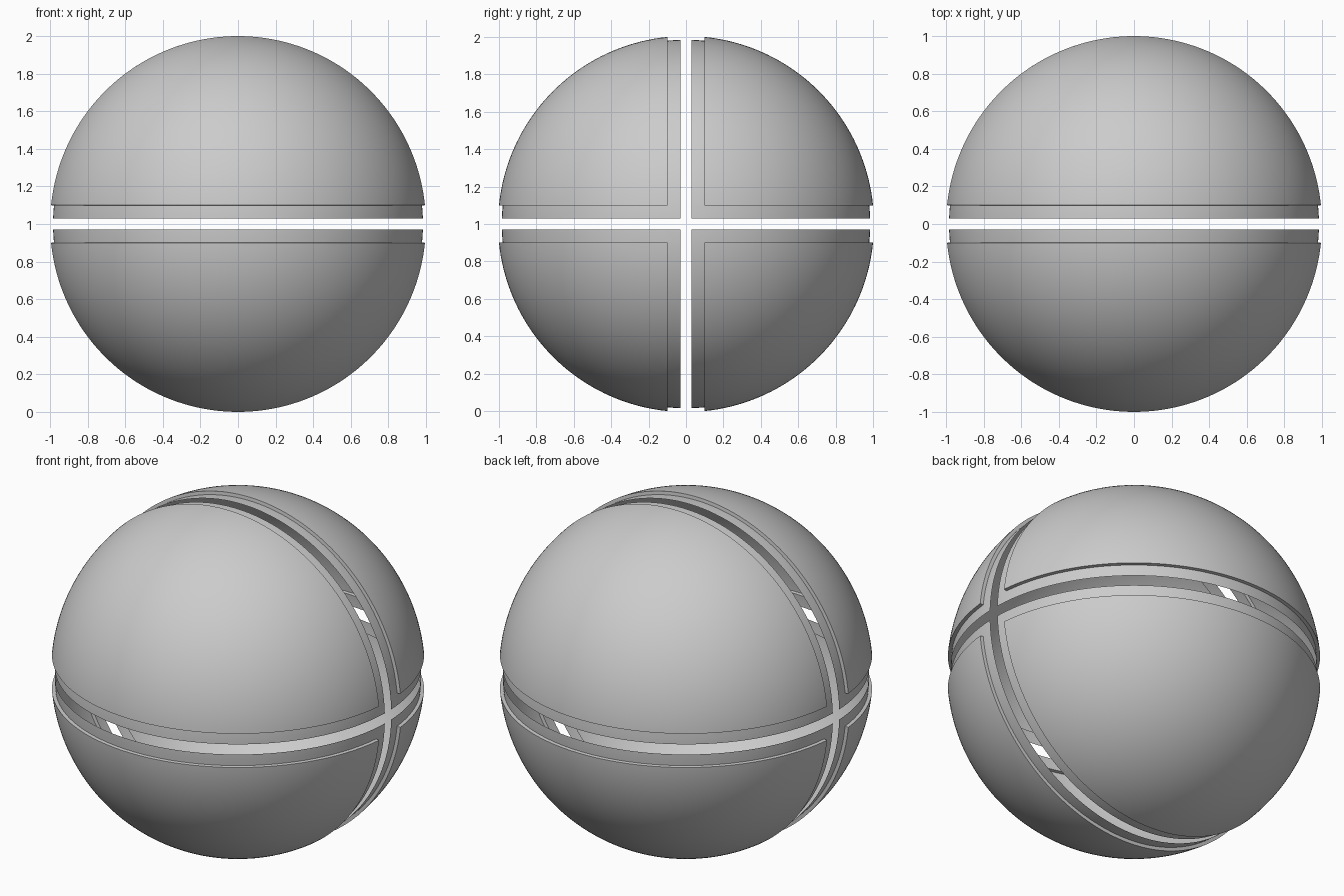
import bpy
import bmesh
import math
from mathutils import Matrix, Vector

cube = bpy.data.objects.get("Cube")
if cube:
    bpy.data.objects.remove(cube, do_unlink=True)

OUTER = 1.005      # radius of the raised panels
INNER = 0.985      # radius of the recessed borders
HALF_GAP = 0.03    # half the slit between two quarters
STEP = 0.10        # distance of the panel edge from the slit centre

grey = bpy.data.materials.new("plain_grey")
grey.use_nodes = True
colour = (0.6, 0.6, 0.6, 1)
grey.diffuse_color = colour
grey.node_tree.nodes["Principled BSDF"].inputs["Base Color"].default_value = colour


def cut(bm, axis, distance, clear):
    """Slice the shell across an axis, optionally dropping the near side."""
    bmesh.ops.bisect_plane(
        bm, geom=bm.verts[:] + bm.edges[:] + bm.faces[:], dist=1e-5,
        plane_co=axis * distance, plane_no=axis, clear_inner=clear)


def quarter_shell(name, turn):
    bm = bmesh.new()
    bmesh.ops.create_icosphere(bm, subdivisions=6, radius=INNER)

    # Open quarter with its panel outline cut in
    edge = STEP * INNER / OUTER
    for axis in (Vector((0, 1, 0)), Vector((0, 0, 1))):
        cut(bm, axis, HALF_GAP, True)
        cut(bm, axis, edge, False)

    # Raised panel, leaving the border recessed
    panel = []
    for face in bm.faces:
        centre = face.calc_center_median()
        if centre.y > edge and centre.z > edge:
            panel.append(face)
    raised = bmesh.ops.extrude_face_region(bm, geom=panel)["geom"]
    for item in raised:
        if isinstance(item, bmesh.types.BMVert):
            item.co *= OUTER / INNER
    leftover = [f for f in panel if f.is_valid]
    if leftover:
        bmesh.ops.delete(bm, geom=leftover, context="FACES")
    bmesh.ops.recalc_face_normals(bm, faces=bm.faces[:])
    if sum(f.normal.dot(f.calc_center_median()) for f in bm.faces) < 0:
        bmesh.ops.reverse_faces(bm, faces=bm.faces[:])
    for face in bm.faces:
        face.smooth = True

    # Turn into place around the left-right axis and stand on the floor
    bm.transform(Matrix.Translation((0, 0, 1)) @ Matrix.Rotation(turn, 4, "X"))
    mesh = bpy.data.meshes.new(name)
    bm.to_mesh(mesh)
    bm.free()
    mesh.set_sharp_from_angle(angle=math.radians(30))
    mesh.materials.append(grey)
    shell = bpy.data.objects.new(name, mesh)
    bpy.context.collection.objects.link(shell)


names = ("upper_back_shell", "upper_front_shell",
         "lower_front_shell", "lower_back_shell")
for i, name in enumerate(names):
    quarter_shell(name, i * math.pi / 2)
